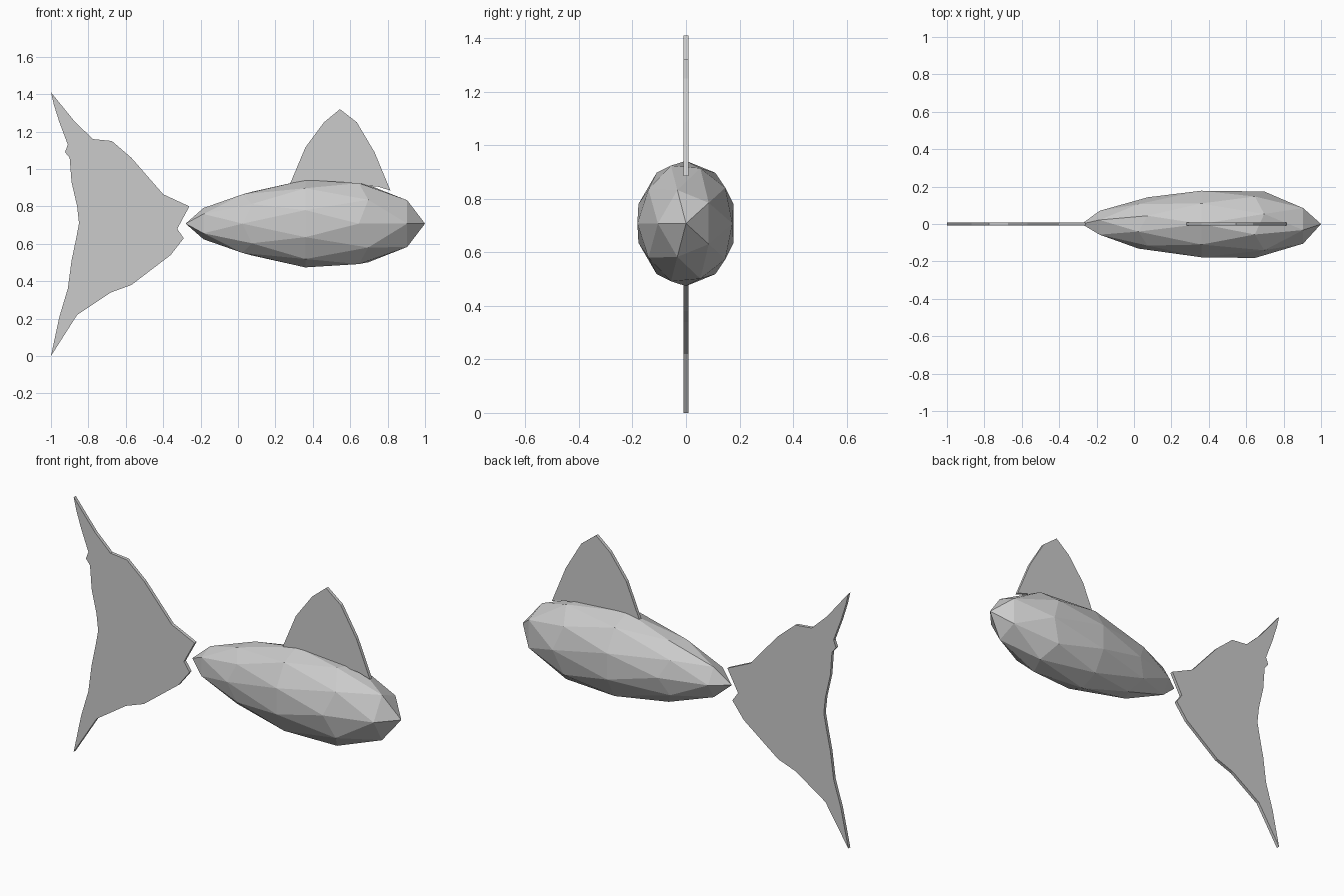
import bpy, bmesh

if "Cube" in bpy.data.objects:
    bpy.data.objects.remove(bpy.data.objects["Cube"])


def finish(bm, name):
    bmesh.ops.recalc_face_normals(bm, faces=bm.faces)
    mesh = bpy.data.meshes.new(name)
    bm.to_mesh(mesh)
    bm.free()
    obj = bpy.data.objects.new(name, mesh)
    bpy.context.collection.objects.link(obj)
    return obj


def plate(name, outline, half=0.009):
    """Thin upright plate extruded along y from an x-z outline."""
    bm = bmesh.new()
    face = bm.faces.new([bm.verts.new((x, -half, z)) for x, z in outline])
    ext = bmesh.ops.extrude_face_region(bm, geom=[face], use_keep_orig=True)
    verts = [g for g in ext["geom"] if isinstance(g, bmesh.types.BMVert)]
    bmesh.ops.translate(bm, verts=verts, vec=(0, 2 * half, 0))
    bmesh.ops.triangulate(bm, faces=[f for f in bm.faces if len(f.verts) > 4])
    return finish(bm, name)


# Body: faceted icosphere lying along x, slimmer towards the tail
bm = bmesh.new()
bmesh.ops.create_icosphere(bm, subdivisions=2, radius=1)
for v in bm.verts:
    x, y, u = v.co
    s = 1 + 0.28 * u - 0.15 * u**2 - 0.1 * u**3
    v.co = (0.36 + 0.64 * u, -x * 0.187 * s, 0.708 - y * 0.234 * s)
finish(bm, "body")

# Dorsal fin
plate("dorsal_fin", [
    (0.28, 0.925), (0.36, 1.115), (0.46, 1.25), (0.545, 1.32),
    (0.635, 1.25), (0.73, 1.09), (0.815, 0.885), (0.75, 0.905),
    (0.65, 0.915), (0.45, 0.93)])

# Tail fin
plate("tail_fin", [
    (-1, 1.41), (-0.87, 1.25), (-0.775, 1.16), (-0.675, 1.15),
    (-0.57, 1.06), (-0.40, 0.865), (-0.26, 0.80), (-0.325, 0.68),
    (-0.29, 0.63), (-0.36, 0.54), (-0.57, 0.38), (-0.68, 0.34),
    (-0.86, 0.22), (-1, 0), (-0.955, 0.21), (-0.91, 0.36),
    (-0.89, 0.51), (-0.865, 0.63), (-0.85, 0.71), (-0.86, 0.80),
    (-0.89, 0.93), (-0.90, 1.06), (-0.925, 1.09), (-0.91, 1.13),
    (-0.955, 1.25), (-0.985, 1.345)])
